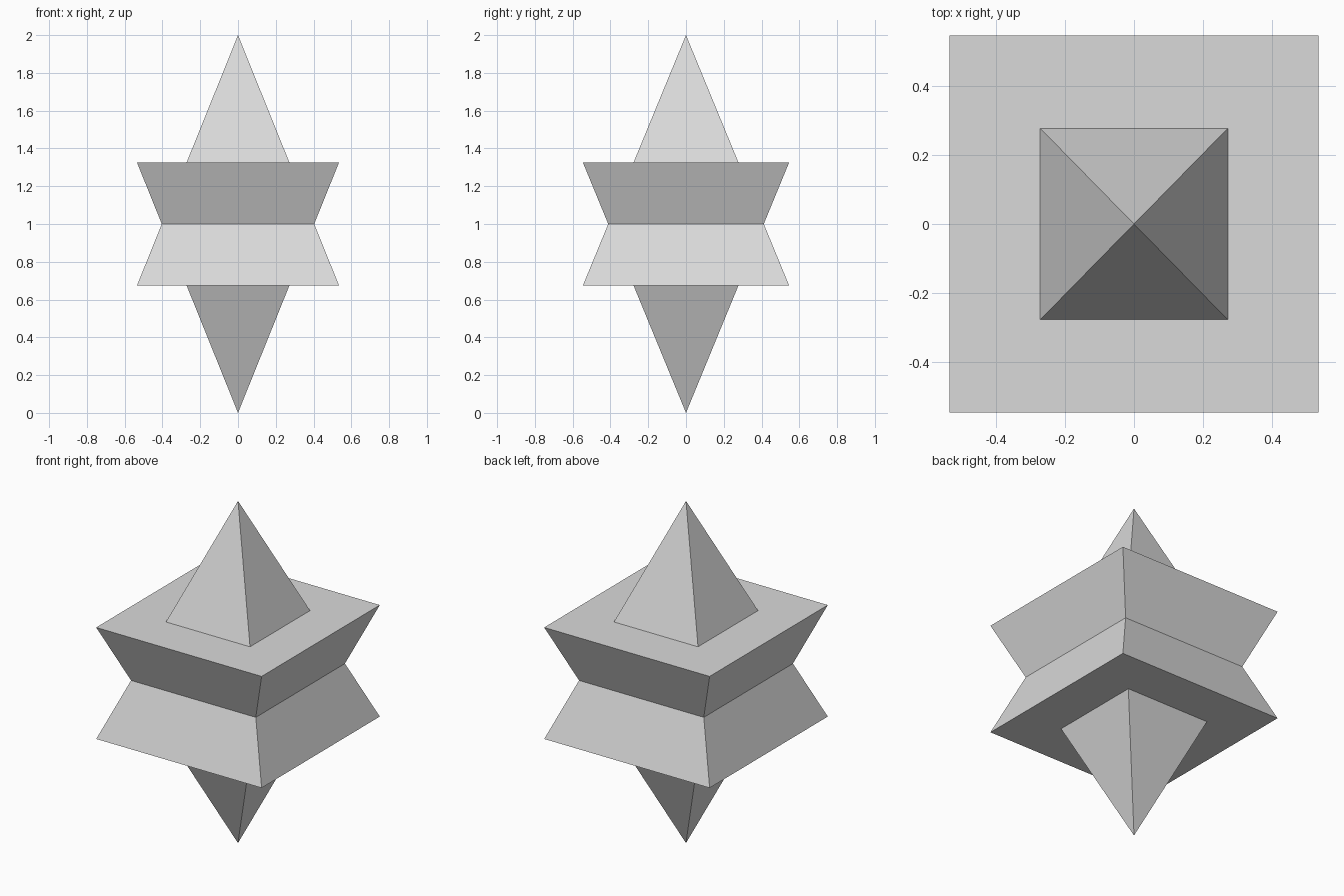
import bpy
import bmesh
from math import pi
from mathutils import Matrix

cube = bpy.data.objects.get("Cube")
if cube:
    bpy.data.objects.remove(cube, do_unlink=True)

HALF_X, HALF_Y = 0.535, 0.546   # half widths of each pyramid base
BASE_Z, TOP_Z = 0.674, 2.0      # base and apex of the upright pyramid

grey = bpy.data.materials.new("light grey")
grey.use_nodes = True
colour = (0.7, 0.7, 0.7, 1)
grey.diffuse_color = colour
grey.node_tree.nodes["Principled BSDF"].inputs["Base Color"].default_value = colour


def pyramid(name, flipped):
    """Square pyramid, upright or turned upside down about mid height."""
    bm = bmesh.new()
    bmesh.ops.create_cone(bm, cap_ends=True, segments=4, radius1=2 ** 0.5,
                          radius2=0, depth=1, matrix=Matrix.Rotation(pi / 4, 4, 'Z'))
    bmesh.ops.remove_doubles(bm, verts=bm.verts, dist=0.0001)
    bmesh.ops.scale(bm, vec=(HALF_X, HALF_Y, TOP_Z - BASE_Z), verts=bm.verts)
    bmesh.ops.translate(bm, vec=(0, 0, (TOP_Z + BASE_Z) / 2), verts=bm.verts)
    if flipped:
        for v in bm.verts:
            v.co.z = TOP_Z - v.co.z
    bmesh.ops.recalc_face_normals(bm, faces=bm.faces)
    mesh = bpy.data.meshes.new(name)
    bm.to_mesh(mesh)
    bm.free()
    mesh.materials.append(grey)
    obj = bpy.data.objects.new(name, mesh)
    bpy.context.collection.objects.link(obj)


# Two interlocking pyramids
pyramid("upright_pyramid", False)
pyramid("inverted_pyramid", True)
